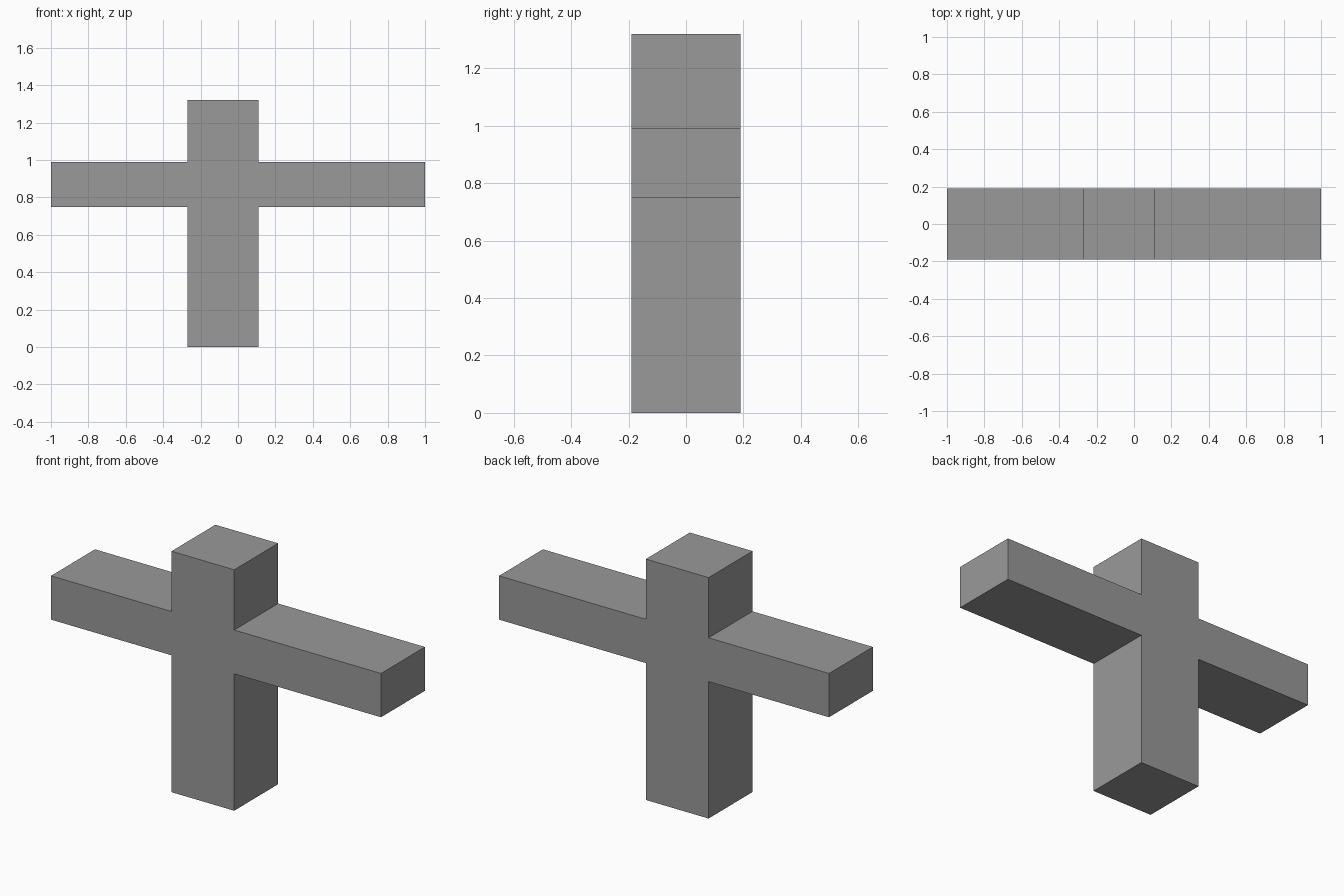
import bpy
import bmesh

cube = bpy.data.objects.get("Cube")
if cube:
    bpy.data.objects.remove(cube, do_unlink=True)

# Plain grey material
GREY = (0.32, 0.32, 0.32, 1.0)
grey = bpy.data.materials.new("grey")
grey.use_nodes = True
grey.diffuse_color = GREY
grey.node_tree.nodes["Principled BSDF"].inputs["Base Color"].default_value = GREY

# Main dimensions
post_left, post_right = -0.27, 0.11
arm_bottom, arm_top = 0.75, 0.99
height, depth, reach = 1.32, 0.38, 1.0

# Cross outline, counter-clockwise from the foot of the post
outline = [
    (post_left, 0), (post_right, 0),
    (post_right, arm_bottom), (reach, arm_bottom),
    (reach, arm_top), (post_right, arm_top),
    (post_right, height), (post_left, height),
    (post_left, arm_top), (-reach, arm_top),
    (-reach, arm_bottom), (post_left, arm_bottom),
]

# Extrude the outline from front to back
bm = bmesh.new()
front = bm.faces.new([bm.verts.new((x, -depth / 2, z)) for x, z in outline])
result = bmesh.ops.extrude_face_region(bm, geom=[front], use_keep_orig=True)
back_verts = [v for v in result["geom"] if isinstance(v, bmesh.types.BMVert)]
bmesh.ops.translate(bm, verts=back_verts, vec=(0, depth, 0))
bmesh.ops.recalc_face_normals(bm, faces=bm.faces)

mesh = bpy.data.meshes.new("post_with_crossbar")
bm.to_mesh(mesh)
bm.free()
mesh.materials.append(grey)
post_with_crossbar = bpy.data.objects.new("post_with_crossbar", mesh)
bpy.context.collection.objects.link(post_with_crossbar)
